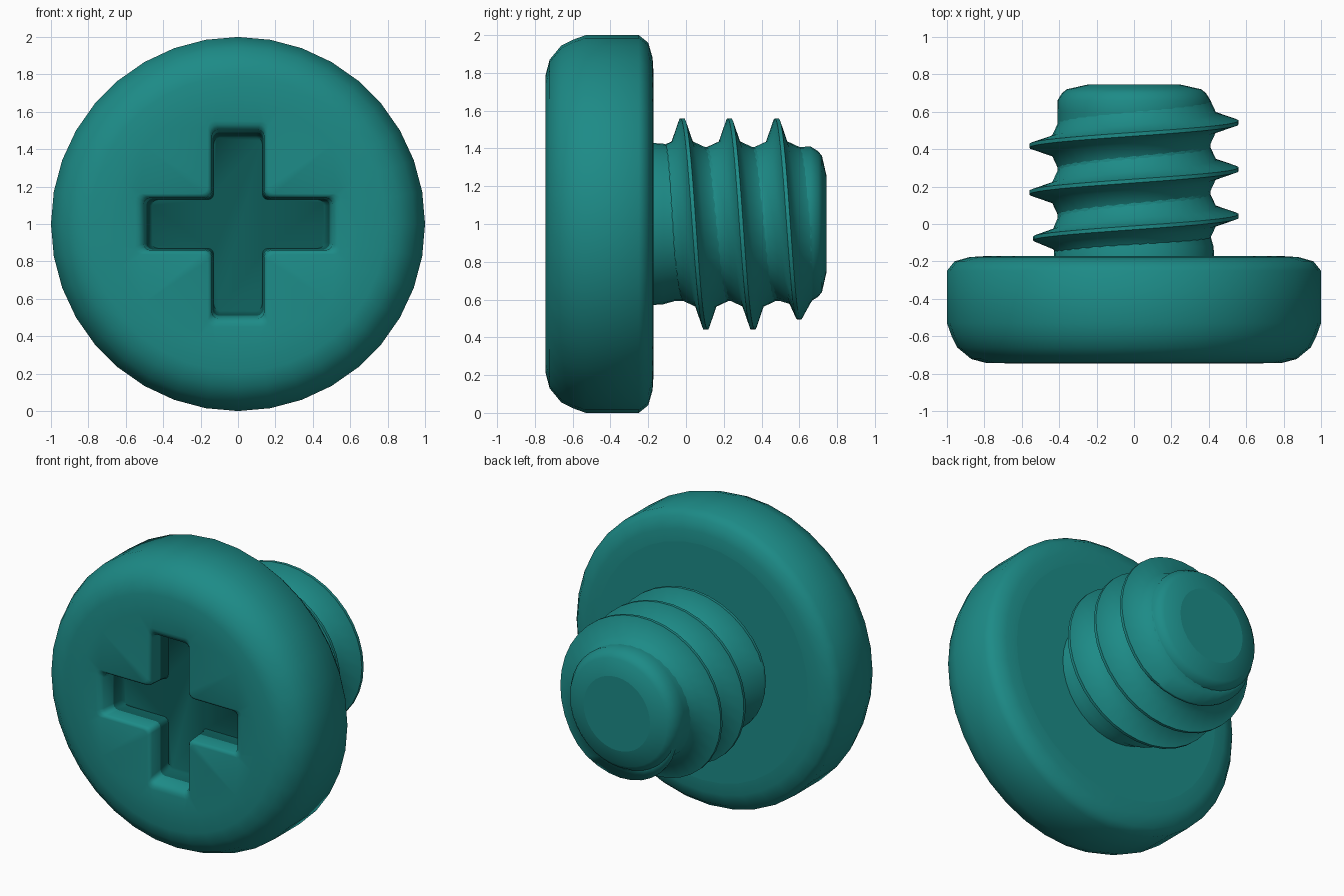
import bpy, bmesh
from math import sin, cos, pi, radians

if "Cube" in bpy.data.objects:
    bpy.data.objects.remove(bpy.data.objects["Cube"])

SIDES = 36
CENTRE_Z = 1.0


def material(name, colour):
    m = bpy.data.materials.new(name)
    m.diffuse_color = (*colour, 1)
    m.use_nodes = True
    m.node_tree.nodes["Principled BSDF"].inputs["Base Color"].default_value = m.diffuse_color
    return m


teal = material("teal", (0.012, 0.258, 0.242))
dark_teal = material("dark_teal", (0.004, 0.105, 0.097))


def finish(bm, name, angle, caps=()):
    bmesh.ops.recalc_face_normals(bm, faces=bm.faces)
    bm.faces.index_update()
    flat = [f.index for f in caps]
    mesh = bpy.data.meshes.new(name)
    bm.to_mesh(mesh)
    bm.free()
    mesh.materials.append(teal)
    mesh.materials.append(dark_teal)
    ob = bpy.data.objects.new(name, mesh)
    bpy.context.collection.objects.link(ob)
    bpy.ops.object.select_all(action='DESELECT')
    ob.select_set(True)
    bpy.context.view_layer.objects.active = ob
    bpy.ops.object.shade_smooth_by_angle(angle=radians(angle))
    for i in flat:                            # flat end discs
        mesh.polygons[i].use_smooth = False
    return ob


def add_ring(bm, points, y):
    return [bm.verts.new((x, y, CENTRE_Z + z)) for x, z in points]


def skin(bm, rings):
    faces = []
    for a, b in zip(rings, rings[1:]):
        n = len(a)
        for i in range(n):
            j = (i + 1) % n
            faces.append(bm.faces.new((a[i], a[j], b[j], b[i])))
    return faces


def circle(r):
    return [(r * sin(2 * pi * i / SIDES), r * cos(2 * pi * i / SIDES)) for i in range(SIDES)]


def lathe(bm, profile):
    rings = [add_ring(bm, circle(r), y) for y, r in profile]
    skin(bm, rings)
    return rings


def cross(w, l, r):
    """Plus-shaped outline with rounded corners, half width w, half length l."""
    pts = []
    for q in range(4):
        c, s = cos(q * pi / 2), sin(q * pi / 2)
        arm = []
        # two outer corners of an arm, then the inner corner
        for cx, cz, start, step in ((l - r, -w + r, -90, 30), (l - r, w - r, 0, 30),
                                    (w + r, w + r, 270, -30)):
            for k in range(4):
                a = radians(start + step * k)
                arm.append((cx + r * cos(a), cz + r * sin(a)))
        pts += [(x * c - z * s, x * s + z * c) for x, z in arm]
    return pts


# Head with rounded rim and sunken cross drive
bm = bmesh.new()
rim = lathe(bm, [(-0.745, 0.66), (-0.743, 0.79), (-0.722, 0.87), (-0.66, 0.945), (-0.60, 0.975),
                 (-0.53, 1.0), (-0.25, 1.0), (-0.2, 0.96), (-0.177, 0.88), (-0.172, 0.80)])
back = bm.faces.new(rim[-1])
recess = [add_ring(bm, cross(w, l, r), y) for y, w, l, r in
          ((-0.745, 0.162, 0.55, 0.035), (-0.74, 0.15, 0.53, 0.035), (-0.725, 0.14, 0.505, 0.035),
           (-0.64, 0.136, 0.49, 0.035), (-0.58, 0.133, 0.475, 0.035), (-0.565, 0.13, 0.46, 0.03))]
skin(bm, recess[:4])
# The lower walls and floor of the recess are darker
for f in skin(bm, recess[3:]) + [bm.faces.new(recess[-1])]:
    f.material_index = 1
loops = [bm.edges.get((v, ring[i - 1])) for ring in (rim[0], recess[0])
         for i, v in enumerate(ring)]
bmesh.ops.triangle_fill(bm, edges=loops, use_beauty=True, normal=(0, -1, 0))
finish(bm, "screw_head", 52, [back])

# Shaft with rounded tip
bm = bmesh.new()
rings = lathe(bm, [(-0.19, 0.43), (-0.12, 0.425), (-0.06, 0.408), (0.60, 0.408), (0.66, 0.41),
                   (0.70, 0.385), (0.72, 0.36), (0.745, 0.25)])
caps = [bm.faces.new(rings[0]), bm.faces.new(rings[-1])]
finish(bm, "shaft", 50, caps)

# Helical thread, fading in under the head and out near the tip
PITCH = 0.25
START, END = -0.155, 0.655
section = [(-0.125, 0.405), (-0.05, 0.44), (-0.01, 0.56),
           (0.01, 0.56), (0.05, 0.44), (0.125, 0.405)]
bm = bmesh.new()
rows = []
steps = round((END - START) / PITCH * SIDES)
for i in range(steps + 1):
    y0 = START + (END - START) * i / steps
    a = 2 * pi * (y0 - 0.23) / PITCH          # crest is at the top at y = 0.23
    fade = max(0, min(1, (y0 - START) / 0.086, (END - y0) / 0.08))
    row = []
    for dy, r in section:
        rr = 0.40 + (r - 0.40) * fade
        y = min(max(y0 + dy, -0.185), 0.67)
        row.append(bm.verts.new((rr * sin(a), y, CENTRE_Z + rr * cos(a))))
    rows.append(row)
skin(bm, rows)
bm.faces.new(rows[0])
bm.faces.new(rows[-1])
finish(bm, "thread", 70)
